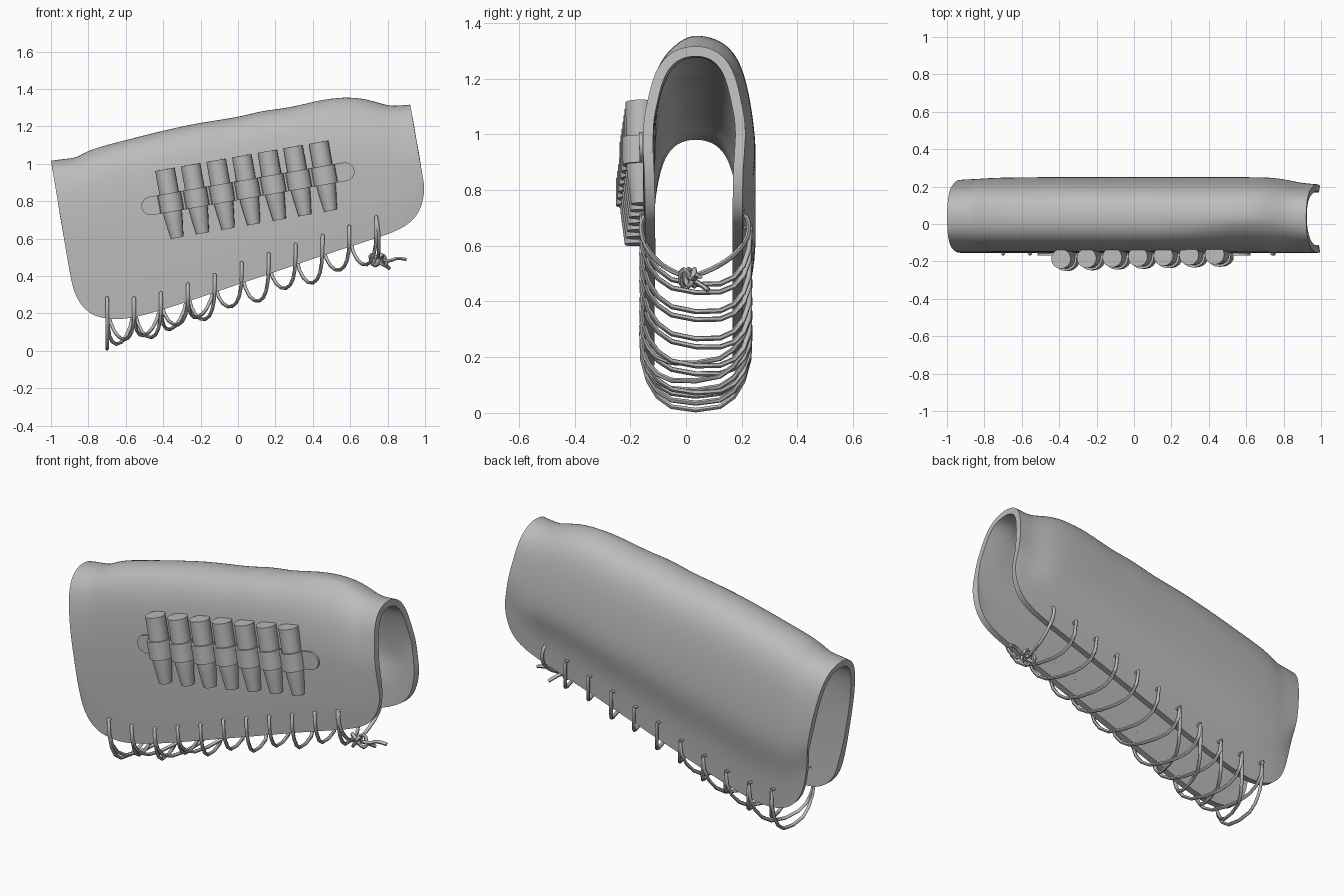
import bpy, bmesh, math
from mathutils import Matrix, Vector

cube = bpy.data.objects.get("Cube")
if cube:
    bpy.data.objects.remove(cube)

grey = bpy.data.materials.new("plain_grey")
grey.use_nodes = True
grey.diffuse_color = (0.5, 0.5, 0.5, 1)
grey.node_tree.nodes["Principled BSDF"].inputs["Base Color"].default_value = (0.5, 0.5, 0.5, 1)


def add_object(name, data):
    obj = bpy.data.objects.new(name, data)
    bpy.context.collection.objects.link(obj)
    return obj


def finish(obj, angle=40):
    """Bake modifiers or curve to a mesh, colour it and smooth soft edges."""
    name, matrix = obj.name, obj.matrix_basis.copy()
    dg = bpy.context.evaluated_depsgraph_get()
    mesh = bpy.data.meshes.new_from_object(obj.evaluated_get(dg))
    bpy.data.objects.remove(obj)
    new = add_object(name, mesh)
    new.matrix_basis = matrix
    mesh.materials.clear()
    mesh.materials.append(grey)
    bpy.ops.object.select_all(action='DESELECT')
    new.select_set(True)
    bpy.context.view_layer.objects.active = new
    bpy.ops.object.shade_smooth_by_angle(angle=math.radians(angle))
    return new


def grid(name, rows):
    """Quad sheet through equal rows of points."""
    bm = bmesh.new()
    vs = [[bm.verts.new(p) for p in row] for row in rows]
    for a, b in zip(vs, vs[1:]):
        for j in range(len(a) - 1):
            bm.faces.new((a[j], b[j], b[j + 1], a[j + 1]))
    mesh = bpy.data.meshes.new(name)
    bm.to_mesh(mesh)
    bm.free()
    return add_object(name, mesh)


def cord(name, points, radius=0.0095, kind='POLY', closed=False):
    cu = bpy.data.curves.new(name, 'CURVE')
    cu.dimensions = '3D'
    cu.bevel_depth = radius
    cu.bevel_resolution = 1
    cu.use_fill_caps = True
    sp = cu.splines.new(kind)
    sp.points.add(len(points) - 1)
    for p, co in zip(sp.points, points):
        p.co = (*co, 1)
    sp.use_cyclic_u = closed
    if kind == 'NURBS':
        sp.order_u = 3
        sp.use_endpoint_u = True
        sp.resolution_u = 4
    return finish(add_object(name, cu), 60)


# Sleeve: stations of crest x, z, lower edge x, z, and bulge of the back wall
stations = [
    (-1, 1.02, -.89, .36, .03), (-.93, 1.03, -.86, .27, .033),
    (-.86, 1.035, -.8, .2, .036), (-.8, 1.08, -.72, .17, .042),
    (-.6, 1.13, -.58, .163, .046), (-.25, 1.22, -.27, .262, .046),
    (0, 1.25, 0, .355, .046), (.13, 1.29, .15, .405, .046),
    (.27, 1.3, .3, .457, .046), (.45, 1.35, .5, .525, .046),
    (.6, 1.362, .7, .59, .046), (.7, 1.347, .83, .632, .042),
    (.8, 1.313, .93, .685, .014), (.86, 1.315, .98, .76, .008),
    (.92, 1.32, 1, .86, .005)]
MID = .035
# Half width, bulge share and drop below the crest (absolute, then a share)
arch = [(0, 0, 0), (.36, .2, .012), (.64, .4, .05), (.83, .52, .115), (.94, .65, .21)]
wall = [(1, .85, .22), (1.01, 1, .45), (1.01, .5, .6), (1.01, .06, .75), (.98, 0, 1)]
rows = []
for xt, zt, xb, zb, bulge in stations:
    top, low = Vector((xt, 0, zt)), Vector((xb, 0, zb))
    depth = zt - zb
    hump = max(0, 1 - abs(xt - .58) / .35)   # crest leans to the back here
    prof = [(s, b, d / depth) for s, b, d in arch]
    start = prof[-1][2]
    prof += [(s, b, start + (1 - start) * f) for s, b, f in wall]
    front_side = [top.lerp(low, f) + Vector((0, MID - .187 * s * (1 - .75 * hump * max(0, 1 - s)), 0))
                  for s, b, f in reversed(prof)]
    back_side = [top.lerp(low, f) + Vector((0, MID + .172 * s + bulge * b, 0))
                 for s, b, f in prof[1:]]
    rows.append(front_side + back_side)
sleeve = grid("sleeve", rows)
sub = sleeve.modifiers.new("round", 'SUBSURF')
sub.levels = sub.render_levels = 2
shell = sleeve.modifiers.new("leather_thickness", 'SOLIDIFY')
shell.thickness = .036
shell.offset = -1
finish(sleeve)

# Cartridges in a tilted local frame
frame = (Matrix.Translation((.02, -.175, 1.043)) @ Matrix.Rotation(math.radians(1.6), 4, 'Z')
         @ Matrix.Rotation(math.radians(-10), 4, 'Y'))
STEP = .139
lathe = [(0, 0), (.053, 0), (.053, -.12), (.052, -.23), (.047, -.28), (.035, -.372), (0, -.372)]
for i in range(7):
    bm = bmesh.new()
    vs = [bm.verts.new((r, 0, z)) for r, z in lathe]
    edges = [bm.edges.new(pair) for pair in zip(vs, vs[1:])]
    bmesh.ops.spin(bm, geom=vs + edges, cent=(0, 0, 0), axis=(0, 0, 1),
                   angle=math.tau, steps=16)
    bmesh.ops.remove_doubles(bm, verts=bm.verts, dist=1e-4)
    bmesh.ops.recalc_face_normals(bm, faces=bm.faces)
    mesh = bpy.data.meshes.new("cartridge")
    bm.to_mesh(mesh)
    bm.free()
    cartridge = add_object(f"cartridge_{i + 1}", mesh)
    cartridge.matrix_basis = frame @ Matrix.Translation(((i - 3) * STEP, 0, 0))
    finish(cartridge, 30)

# Loop band: rounded tabs at the ends, arcs over each cartridge
path = []   # x, y, half height


def band_base(x):
    """Local depth that keeps the band lying on the sleeve."""
    return .012 - .027 * x


for i in range(7):
    for k in range(9):
        a = math.pi * k / 8
        x = (i - 3) * STEP - .06 * math.cos(a)
        y = band_base(x)
        path.append((x, y - (y + .06) * math.sin(a) ** .8, .05))
tab = [(math.cos(t), math.sin(t)) for t in (.08, .45, .9, 1.3, math.pi / 2)]
left_tab = [(-.525 - .05 * c, .05 * s) for c, s in tab]
right_tab = [(.53 + .05 * c, .05 * s) for c, s in reversed(tab)]
path = ([(x, band_base(x), h) for x, h in left_tab] + path
        + [(x, band_base(x), h) for x, h in right_tab])
band = grid("loop_band", [[(x, y, -.18 - h), (x, y, -.18 + h)] for x, y, h in path])
thick = band.modifiers.new("thickness", 'SOLIDIFY')
thick.thickness = .012
thick.offset = 0
band.matrix_basis = frame
finish(band)

# Lacing holes along both lower edges
COUNT = 11


def hole(i):
    x = -.70 + .144 * i
    return x, max(.285, .28 + .34 * (x + .5)) + (.015 if x > 0 else 0)


def edge(x):
    return max(.16, .355 + .338 * x)


def stitch(name, front, back, drop):
    """Cord out of a front hole, round under the sleeve and into a back hole."""
    (xf, zf), (xb, zb) = hole(front), hole(back)
    dip = (zf + zb) / 2 - edge((xf + xb) / 2) + drop
    points = [(xf, -.115, zf - .01)]
    for k in range(11):
        a = math.pi * k / 10
        c, t = math.cos(a), (1 - math.cos(a)) / 2
        y = MID - .198 * math.copysign(abs(c) ** .7, c)
        points.append((xf + (xb - xf) * t ** 1.5, y, zf + (zb - zf) * t - dip * math.sin(a) ** .9))
    points.append((xb, .18, zb - .01))
    cord(name, points)


stitch("lace_end_stitch", 0, 0, .15)
for i in range(COUNT - 1):
    stitch(f"lace_{i + 1}", i + 1, i, .1 + .02 * (i % 2))
    if i < 4:
        stitch(f"cross_lace_{i + 1}", i, i + 1, .125 - .015 * (i % 2))

# Knot with its feeding cords and loose ends
knot = Vector((.75, .01, .485))
xh, zh = hole(COUNT - 1)
for side, y_out, y_in in (("front", -.158, -.115), ("back", .222, .18)):
    cord(f"knot_cord_{side}", [(xh, y_in, zh - .01), (xh, y_out, zh), (xh + .01, y_out * 1.03, zh - .08),
                               (xh + .015, y_out * .8, zh - .15), (.75, y_out * .4, .51), knot], kind='NURBS')
trefoil = []
for k in range(24):
    t = math.tau * k / 24
    trefoil.append(knot + Vector((.016 * (math.sin(t) + 2 * math.sin(2 * t)),
                                  .010 * (math.cos(t) - 2 * math.cos(2 * t)),
                                  -.03 * math.sin(3 * t))))
cord("knot", trefoil, closed=True)
cord("loose_end_right", [knot, knot + Vector((.06, .02, -.01)), knot + Vector((.1, .03, .015)),
                         knot + Vector((.15, .04, .003))], kind='NURBS')
cord("loose_end_low", [knot, knot + Vector((.03, .04, -.02)), knot + Vector((.06, .07, -.045))], kind='NURBS')
